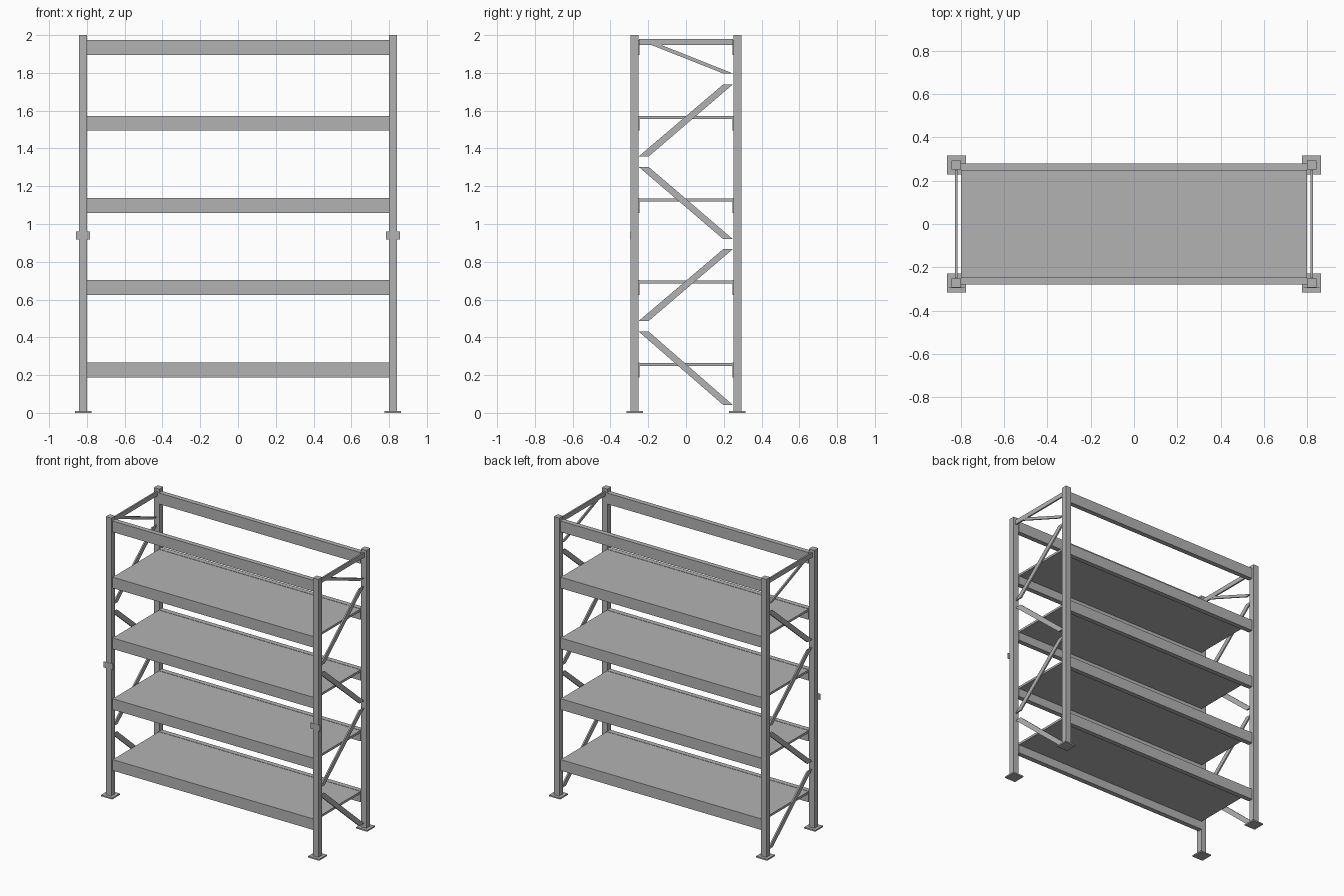
import bpy, bmesh

cube = bpy.data.objects.get("Cube")
if cube:
    bpy.data.objects.remove(cube, do_unlink=True)

# Plain steel finish
steel = bpy.data.materials.new("grey_steel")
steel.use_nodes = True
colour = (0.45, 0.45, 0.45, 1)
steel.diffuse_color = colour
steel.node_tree.nodes["Principled BSDF"].inputs["Base Color"].default_value = colour

POST_X, POST_Y, POST_W = 0.82, 0.272, 0.043
INNER_Y = 0.25
BEAM_H = 0.079


def prism(name, profile, x0, x1):
    """Extrude a closed (y, z) profile along x."""
    bm = bmesh.new()
    face = bm.faces.new([bm.verts.new((x0, y, z)) for y, z in profile])
    ext = bmesh.ops.extrude_face_region(bm, geom=[face])["geom"]
    moved = [v for v in ext if isinstance(v, bmesh.types.BMVert)]
    bmesh.ops.translate(bm, vec=(x1 - x0, 0, 0), verts=moved)
    bmesh.ops.recalc_face_normals(bm, faces=bm.faces)
    mesh = bpy.data.meshes.new(name)
    bm.to_mesh(mesh)
    bm.free()
    mesh.materials.append(steel)
    obj = bpy.data.objects.new(name, mesh)
    bpy.context.collection.objects.link(obj)
    return obj


def box(name, x, y, z):
    """Box from (low, high) ranges on each axis."""
    return prism(name, [(y[0], z[0]), (y[1], z[0]), (y[1], z[1]), (y[0], z[1])], *x)


def around(centre, width):
    return (centre - width / 2, centre + width / 2)


# Posts, foot plates and front tags
for sx, side in ((1, "left"), (-1, "right")):
    px = sx * POST_X
    for sy, end in ((-1, "front"), (1, "back")):
        py = sy * POST_Y
        box(f"{end}_{side}_post", around(px, POST_W), around(py, POST_W), (0.01, 2))
        box(f"{end}_{side}_foot_plate", around(px, 0.087), around(py, 0.087), (0, 0.01))
    front = -POST_Y - POST_W / 2
    box(f"{side}_post_tag", around(px, 0.074), (front - 0.002, front), (0.917, 0.96))

    # Top tie and zigzag braces, each running from front height to back height
    box(f"{side}_top_tie", around(px, 0.011), (-INNER_Y, INNER_Y), (1.947, 1.98))
    heights = [(0.43, 0.042), (0.487, 0.867), (1.302, 0.92), (1.358, 1.739), (1.974, 1.797)]
    for i, (z0, z1) in enumerate(heights):
        w = 0.053
        prism(f"{side}_brace_{i + 1}",
              [(-INNER_Y, z0), (w - INNER_Y, z0), (INNER_Y - 0.002, z1), (INNER_Y - w, z1)],
              *around(px, 0.01))

# Beams at every level, shelves on all but the top one
span = (-POST_X + POST_W / 2, POST_X - POST_W / 2)
for i, top in enumerate((0.267, 0.703, 1.138, 1.573, 1.975)):
    box(f"front_beam_{i + 1}", span, (-0.28, -0.245), (top - BEAM_H, top))
    box(f"back_beam_{i + 1}", span, (0.245, 0.28), (top - BEAM_H, top))
    if i < 4:
        box(f"shelf_{i + 1}", span, (-0.245, 0.245), (top - 0.018, top - 0.002))
